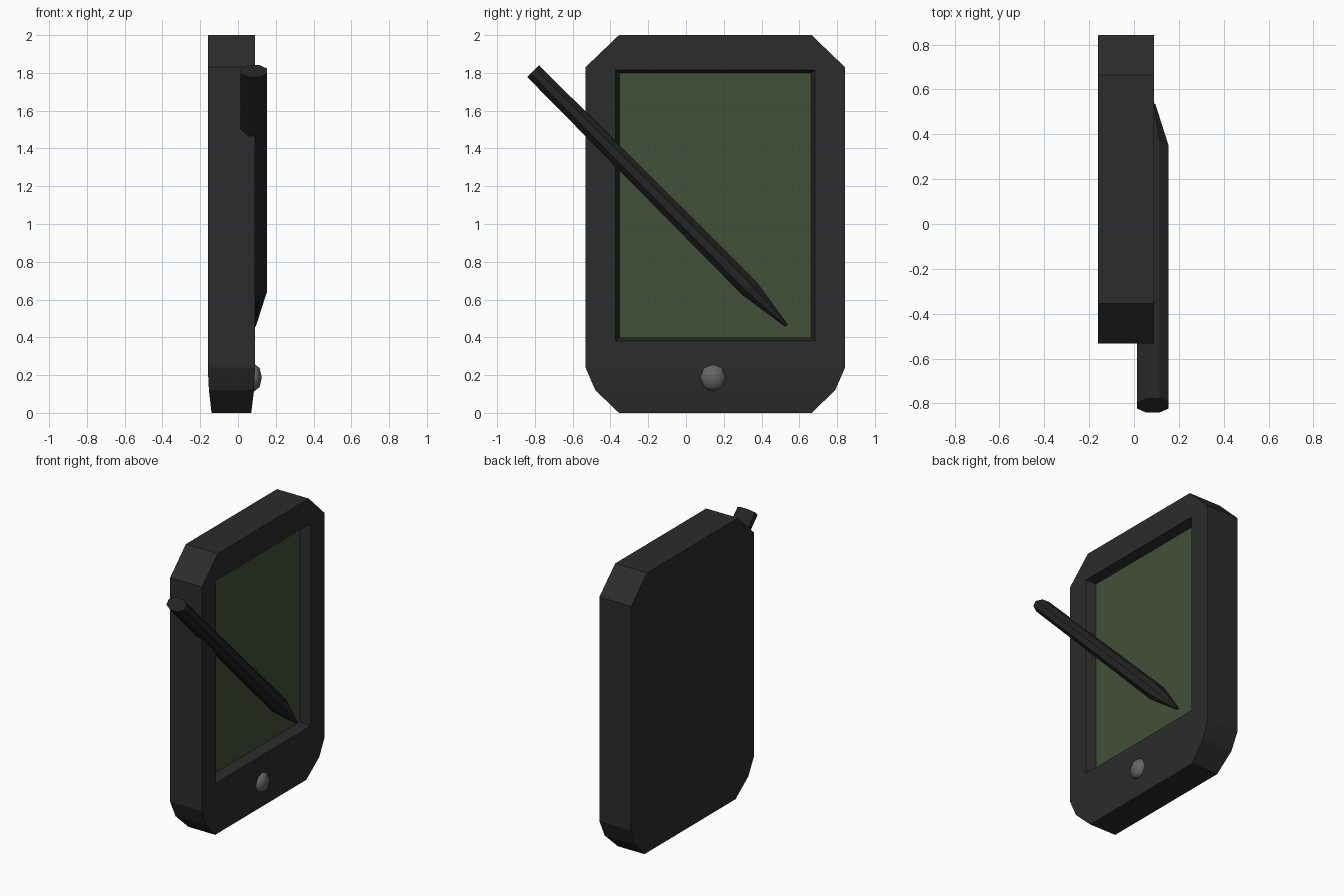
import bpy, bmesh, math
from mathutils import Vector

if "Cube" in bpy.data.objects:
    bpy.data.objects.remove(bpy.data.objects["Cube"])

CY = 0.155  # centre line of the casing in y


def material(name, rgb):
    m = bpy.data.materials.new(name)
    m.diffuse_color = (*rgb, 1)
    m.use_nodes = True
    m.node_tree.nodes["Principled BSDF"].inputs["Base Color"].default_value = m.diffuse_color
    return m


def finish(name, bm, mat, smooth=False, fix_normals=True):
    if fix_normals:
        bmesh.ops.recalc_face_normals(bm, faces=bm.faces[:])
    me = bpy.data.meshes.new(name)
    bm.to_mesh(me)
    bm.free()
    me.materials.append(mat)
    for p in me.polygons:
        p.use_smooth = smooth
    ob = bpy.data.objects.new(name, me)
    bpy.context.collection.objects.link(ob)
    return ob


dark = material("dark_plastic", (0.025, 0.025, 0.026))
pen_mat = material("stylus_plastic", (0.018, 0.018, 0.018))
green = material("screen_green", (0.055, 0.08, 0.04))
grey = material("button_grey", (0.13, 0.13, 0.13))

# Casing: rows of (half width, height, back x, front x), mirrored about CY
rows = [(0.51, 2.0, -0.16, 0.09), (0.687, 1.83, -0.16, 0.09),
        (0.687, 0.24, -0.16, 0.09), (0.635, 0.12, -0.154, 0.085),
        (0.51, 0.0, -0.14, 0.07)]
bm = bmesh.new()
front = [[bm.verts.new((f, CY + s * w, z)) for s in (-1, 1)] for w, z, b, f in rows]
back = [[bm.verts.new((b, CY + s * w, z)) for s in (-1, 1)] for w, z, b, f in rows]
for i in range(4):
    bm.faces.new((back[i][0], back[i][1], back[i + 1][1], back[i + 1][0]))
    for s in (0, 1):
        bm.faces.new((front[i][s], back[i][s], back[i + 1][s], front[i + 1][s]))
    if i > 1:
        bm.faces.new((front[i][0], front[i][1], front[i + 1][1], front[i + 1][0]))
for i in (0, 4):
    bm.faces.new((front[i][0], front[i][1], back[i][1], back[i][0]))


def rect(x, hw, z0, z1):
    return [(x, CY - hw, z1), (x, CY + hw, z1), (x, CY + hw, z0), (x, CY - hw, z0)]


# Front face around the screen opening, and the recess
h = [bm.verts.new(p) for p in rect(0.09, 0.528, 0.38, 1.815)]
f = [bm.verts.new(p) for p in rect(0.022, 0.508, 0.40, 1.80)]
bm.faces.new((front[0][0], front[0][1], h[1], h[0]))
bm.faces.new((front[0][1], front[1][1], front[2][1], h[2], h[1]))
bm.faces.new((front[2][1], front[2][0], h[3], h[2]))
bm.faces.new((front[2][0], front[1][0], front[0][0], h[0], h[3]))
for i in range(4):
    j = (i + 1) % 4
    bm.faces.new((h[i], h[j], f[j], f[i]))
finish("casing", bm, dark)

# Screen at the floor of the recess, facing +x
bm = bmesh.new()
bm.faces.new([bm.verts.new(p) for p in reversed(rect(0.022, 0.508, 0.40, 1.80))])
finish("screen", bm, green, fix_normals=False)

# Stylus: eight-sided oval shaft with a pointed end, laid at 45 degrees
bm = bmesh.new()
side = Vector((0, 1, 1)).normalized()
rings = []
for y, z, rx, rs in [(-0.81, 1.81, 0.076, 0.048), (0.335, 0.66, 0.076, 0.056),
                     (0.533, 0.462, 0.012, 0.010)]:
    c = Vector((0.084, y, z))
    ang = [math.radians(22.5 + 45 * k) for k in range(8)]
    rings.append([bm.verts.new(c + Vector((rx * math.cos(a), 0, 0)) + side * rs * math.sin(a))
                  for a in ang])
for a, b in zip(rings, rings[1:]):
    for k in range(8):
        n = (k + 1) % 8
        bm.faces.new((a[k], a[n], b[n], b[k]))
bm.faces.new(rings[0])
bm.faces.new(rings[-1])
finish("stylus", bm, pen_mat)

# Domed button
bm = bmesh.new()
bmesh.ops.create_uvsphere(bm, u_segments=8, v_segments=4, radius=1)
bmesh.ops.scale(bm, vec=(0.04, 0.072, 0.072), verts=bm.verts[:])
bmesh.ops.translate(bm, vec=(0.086, 0.143, 0.187), verts=bm.verts[:])
finish("button", bm, grey, smooth=True)
